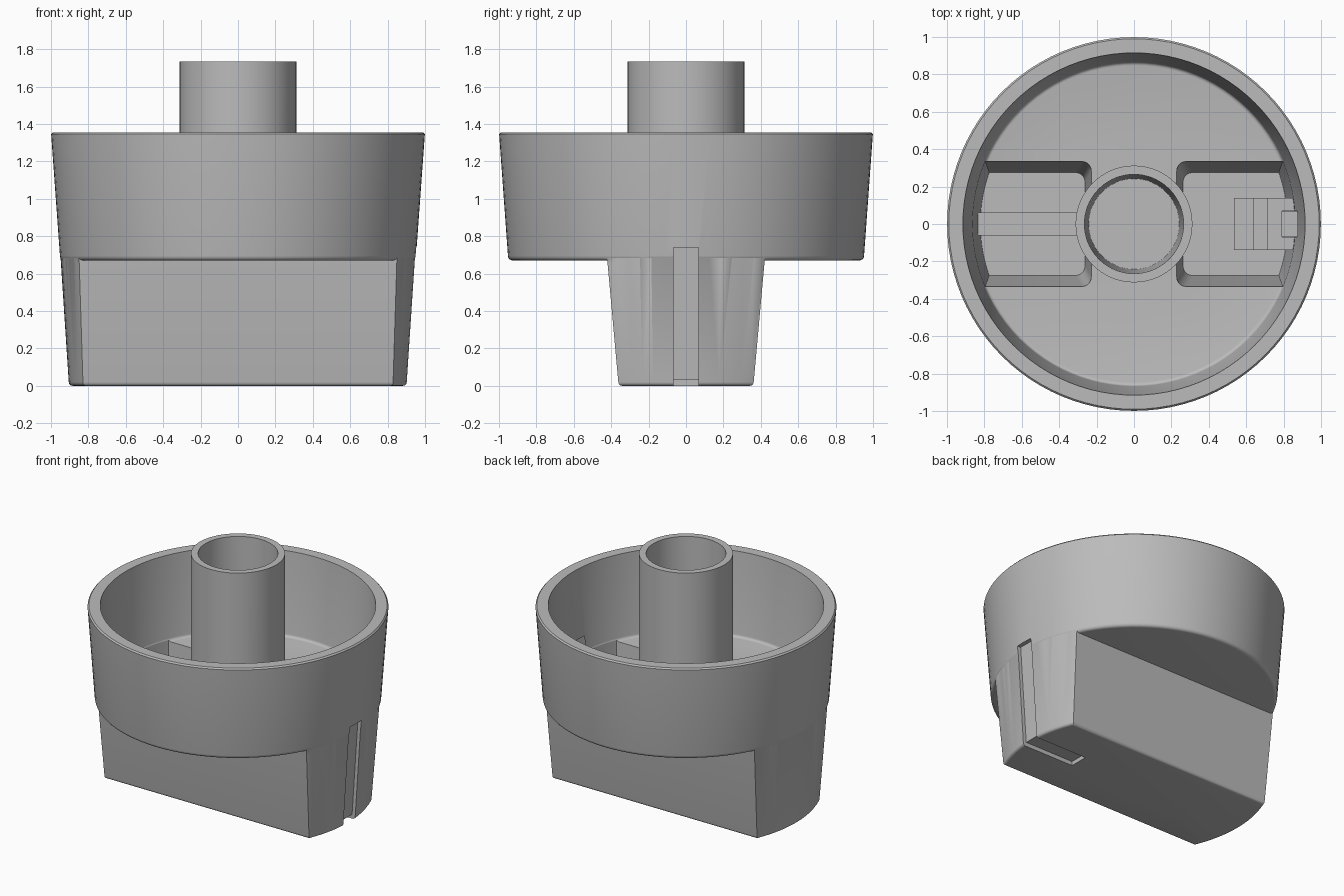
import bpy, bmesh, math

if "Cube" in bpy.data.objects:
    bpy.data.objects.remove(bpy.data.objects["Cube"], do_unlink=True)

SEGMENTS = 96
grey = bpy.data.materials.new("mid grey")
grey.use_nodes = True
grey.diffuse_color = (0.5, 0.5, 0.5, 1)
grey.node_tree.nodes["Principled BSDF"].inputs["Base Color"].default_value = (0.5, 0.5, 0.5, 1)


def loft(name, rings):
    """Solid skinned through closed rings that have equal point counts."""
    bm = bmesh.new()
    loops = [[bm.verts.new(p) for p in ring] for ring in rings]
    n = len(loops[0])
    for a, b in zip(loops, loops[1:]):
        for i in range(n):
            j = (i + 1) % n
            bm.faces.new((a[i], a[j], b[j], b[i]))
    bm.faces.new(loops[0][::-1])
    bm.faces.new(loops[-1])
    bmesh.ops.recalc_face_normals(bm, faces=bm.faces)
    mesh = bpy.data.meshes.new(name)
    bm.to_mesh(mesh)
    bm.free()
    mesh.materials.append(grey)
    obj = bpy.data.objects.new(name, mesh)
    bpy.context.collection.objects.link(obj)
    return obj


def lathe(name, profile):
    angles = [2 * math.pi * i / SEGMENTS for i in range(SEGMENTS)]
    return loft(name, [[(r * math.cos(a), r * math.sin(a), z) for a in angles]
                       for r, z in profile])


def prism_y(name, outline, half_width):
    return loft(name, [[(x, y, z) for x, z in outline] for y in (-half_width, half_width)])


def box_y(name, x0, x1, z0, z1, half_width):
    return prism_y(name, [(x0, z0), (x1, z0), (x1, z1), (x0, z1)], half_width)


def rounded(r, z, size, steps=4):
    """Convex lower edge for a lathe profile or a half section."""
    arc = [math.pi / 2 * i / steps for i in range(steps + 1)]
    return [(r - size + size * math.sin(a), z + size - size * math.cos(a)) for a in arc]


def combine(target, tool, operation):
    mod = target.modifiers.new(operation, "BOOLEAN")
    mod.operation, mod.solver, mod.object = operation, "EXACT", tool
    bpy.context.view_layer.update()
    graph = bpy.context.evaluated_depsgraph_get()
    mesh = bpy.data.meshes.new_from_object(target.evaluated_get(graph))
    target.modifiers.clear()
    target.data = mesh
    bpy.data.objects.remove(tool, do_unlink=True)


# Round cup and the grip bar below it
knob = lathe("knob_body", rounded(0.952, 0.67, 0.025) + [(0.999, 1.345), (0.99, 1.355)])
grip = lathe("grip_bar", rounded(0.905, 0, 0.02) + [(0.951, 0.72)])
half = rounded(0.362, 0, 0.02) + [(0.428, 0.75)]
section = half + [(-y, z) for y, z in reversed(half)]
flanks = loft("grip_flanks", [[(x, y, z) for y, z in section] for x in (-1.2, 1.2)])
combine(grip, flanks, "INTERSECT")
combine(knob, grip, "UNION")

# Cup cavity
cavity = lathe("cup_cavity", rounded(0.867, 0.75, 0.02) + [(0.915, 1.355), (0.919, 1.45)])
combine(knob, cavity, "DIFFERENCE")


# Tapered pockets inside the grip, either side of the centre
def pocket_ring(side, x, y, z, radius=0.05):
    arc = [math.pi / 2 * i / 5 for i in range(6)]
    corner = [(x + radius - radius * math.sin(a), y - radius + radius * math.cos(a)) for a in arc]
    outline = [(1.1, y)] + corner + [(px, -py) for px, py in reversed(corner)] + [(1.1, -y)]
    return [(side * px, py, z) for px, py in outline]


for side in (-1, 1):
    pocket = loft("pocket", [pocket_ring(side, 0.262, 0.275, 0.08),
                             pocket_ring(side, 0.228, 0.335, 0.76)])
    combine(pocket, lathe("pocket_wall", [(0.82, 0.05), (0.866, 0.8)]), "INTERSECT")
    combine(knob, pocket, "DIFFERENCE")

# Stiffening rib, stepped clip housing and its tab
for part in (box_y("rib", -0.85, -0.2, 0.05, 0.3, 0.062),
             prism_y("clip_housing", [(0.535, 0.05), (0.535, 0.16), (0.64, 0.16), (0.64, 0.4),
                                      (0.71, 0.4), (0.71, 0.72), (0.875, 0.72), (0.85, 0.05)], 0.14),
             box_y("clip_tab", 0.79, 0.9, 0.65, 0.87, 0.07)):
    combine(knob, part, "UNION")

# Central shaft tube with a blind bore
combine(knob, lathe("shaft_tube", [(0.312, 0.05), (0.312, 1.735)]), "UNION")
combine(knob, lathe("shaft_bore", [(0.242, 0.1), (0.265, 1.735), (0.266, 1.8)]), "DIFFERENCE")

# Pointer groove down the left end and under the base
groove = prism_y("pointer_groove", [(0.48, -0.1), (1.1, -0.1), (1.1, 0.74),
                                    (0.925, 0.74), (0.877, 0.03), (0.48, 0.03)], 0.068)
combine(knob, groove, "DIFFERENCE")

bpy.ops.object.select_all(action="DESELECT")
knob.select_set(True)
bpy.context.view_layer.objects.active = knob
bpy.ops.object.shade_smooth_by_angle(angle=math.radians(30))
